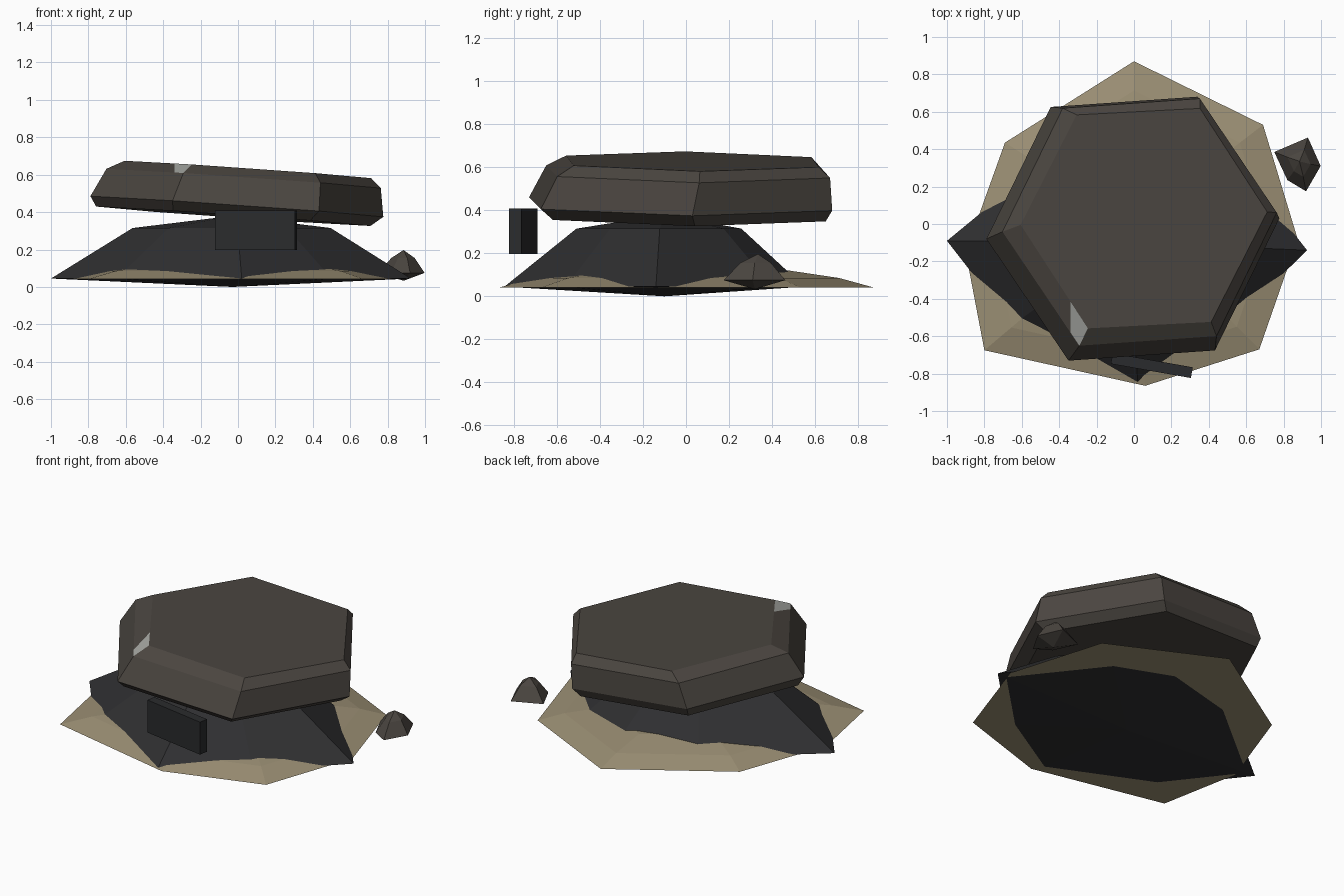
import bpy, bmesh
from math import sin, cos, radians
from mathutils import Vector

cube = bpy.data.objects.get("Cube")
if cube:
    bpy.data.objects.remove(cube, do_unlink=True)


def material(name, rgb):
    m = bpy.data.materials.new(name)
    m.use_nodes = True
    m.diffuse_color = (*rgb, 1)
    m.node_tree.nodes["Principled BSDF"].inputs["Base Color"].default_value = (*rgb, 1)
    return m


stone = material("brown stone", (0.069, 0.060, 0.051))
pale = material("pale grey", (0.376, 0.386, 0.361))
sand = material("sand", (0.328, 0.275, 0.175))
dark = material("charcoal rock", (0.028, 0.028, 0.030))
panel = material("dark panel", (0.023, 0.024, 0.026))


def scaled(outline, centre, k, z):
    """Copy of a flat outline shrunk towards a centre, at height z."""
    c = Vector(centre)
    return [(*(c + (Vector(p) - c) * k), z) for p in outline]


def loft(name, rings, mats, edit=None):
    """Skin rings from bottom to top; a ring of one point is an apex."""
    bm = bmesh.new()
    vs = [[bm.verts.new(p) for p in ring] for ring in rings]
    for a, b in zip(vs, vs[1:]):
        n = max(len(a), len(b))
        for i in range(n):
            j = (i + 1) % n
            quad = [a[i % len(a)], a[j % len(a)], b[j % len(b)], b[i % len(b)]]
            bm.faces.new(list(dict.fromkeys(quad)))
    for ring in (vs[0], vs[-1]):
        if len(ring) > 2:
            bm.faces.new(ring)
    bmesh.ops.recalc_face_normals(bm, faces=bm.faces)
    if edit:
        edit(bm)
    mesh = bpy.data.meshes.new(name)
    bm.to_mesh(mesh)
    bm.free()
    for m in mats:
        mesh.materials.append(m)
    ob = bpy.data.objects.new(name, mesh)
    bpy.context.collection.objects.link(ob)
    return ob


# Sand skirt: low irregular octagonal dome
skirt = [(0, .87), (-.69, .435), (-.9, -.15), (-.8, -.675),
         (.06, -.865), (.67, -.67), (.875, -.08), (.69, .53)]
loft("sand_skirt", [scaled(skirt, (0, 0), k, z)
                    for k, z in ((1, .042), (.82, .085), (.55, .12))], [sand])

# Rock mound: wide pointed base, sloping shoulders, shallow keel below
mound = [(.925, -.14), (.50, .40), (.12, .55), (-.38, .42),
         (-1, -.09), (-.65, -.54), (.02, -.845), (.5, -.56)]
mid = (-.03, -.1)
loft("rock_mound", [[(*mid, 0)], scaled(mound, mid, 1, .045),
                    scaled(mound, mid, .55, .315), [(*mid, .38)]], [dark])


# Tilted hexagonal slab with chamfered rims
def hexagon(x, y, z, r, turn):
    ring = []
    for i in range(6):
        a = radians(turn + 60 * i)
        px, py = x + r * cos(a), y + r * sin(a)
        ring.append((px, py, z - .07 * (px - x) - .01 * (py - y)))
    return ring


def stripes(bm):
    """Cut the top face into bands across x and colour alternate bands."""
    top = max(bm.faces, key=lambda f: f.calc_center_median().z)
    faces = [top]
    cuts = (-.34, -.035, .665)
    for x in cuts:
        geom = set(faces)
        for f in faces:
            geom.update(f.edges, f.verts)
        res = bmesh.ops.bisect_plane(bm, geom=list(geom), plane_co=(x, 0, 0),
                                     plane_no=(1, 0, 0))
        faces = [g for g in res["geom"] if isinstance(g, bmesh.types.BMFace)]
    for f in faces:
        x = f.calc_center_median().x
        f.material_index = int(cuts[0] < x < cuts[1] or x > cuts[2])


loft("hex_slab", [hexagon(-.025, -.01, .378, .735, 4),
                  hexagon(-.006, -.025, .43, .785, 4),
                  hexagon(.03, .01, .58, .735, 4),
                  hexagon(.053, .03, .628, .66, 3)], [stone, pale], stripes)

# Front plate, turned slightly
bpy.ops.mesh.primitive_cube_add(size=1, location=(.095, -.757, .303),
                                rotation=(0, 0, radians(-10)))
plate = bpy.context.object
plate.name = "front_plate"
plate.scale = (.435, .058, .21)
plate.data.materials.append(panel)

# Loose pebble
pebble = [(.75, .385), (.82, .235), (.92, .175), (.998, .31), (.93, .462)]
loft("pebble", [[(.885, .32, .033)], scaled(pebble, (.88, .32), 1, .075),
                scaled(pebble, (.89, .33), .5, .155), [(.885, .335, .197)]], [stone])
